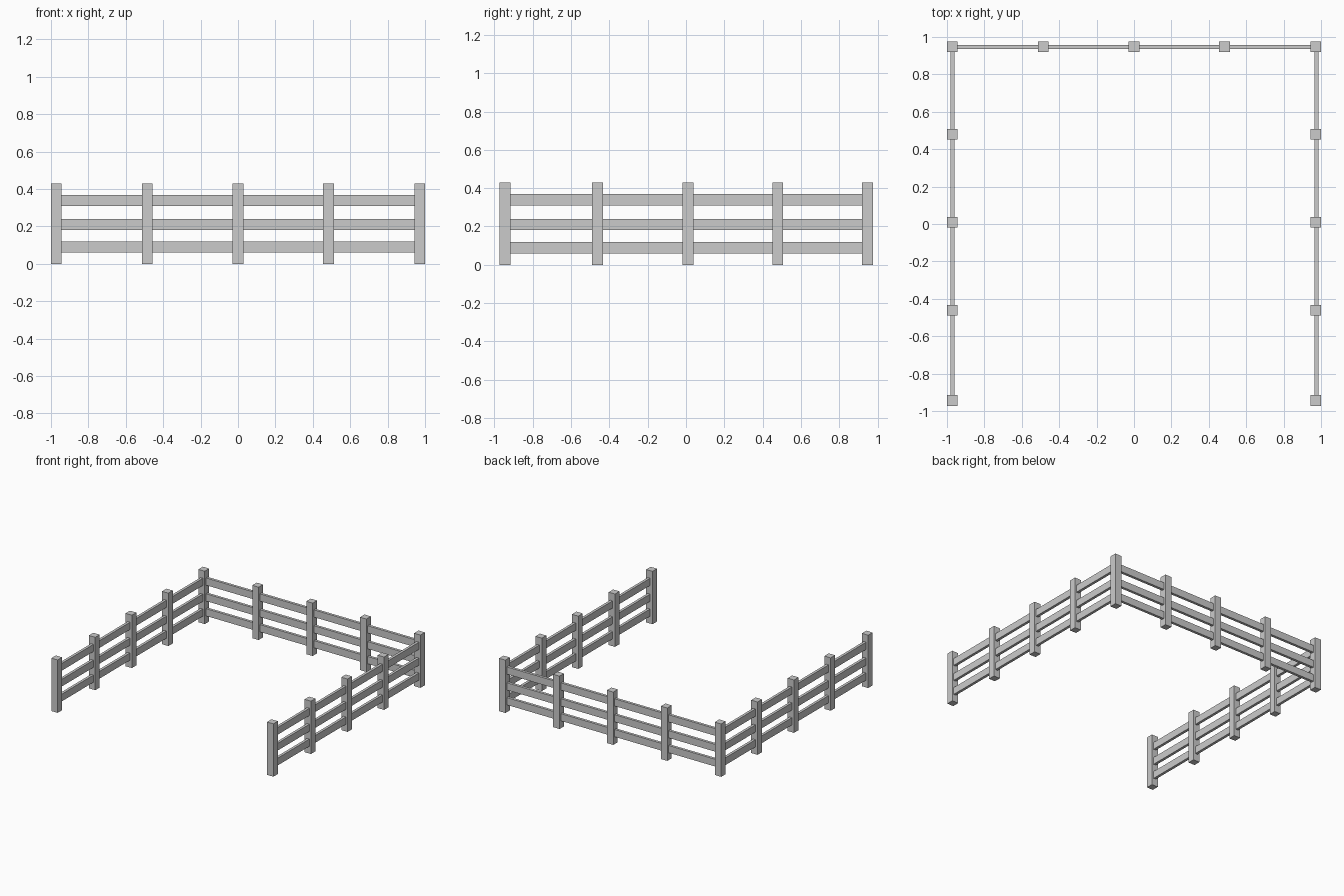
import bpy

if "Cube" in bpy.data.objects:
    bpy.data.objects.remove(bpy.data.objects["Cube"])

POST_W, POST_H = 0.057, 0.43
RAIL_T, RAIL_H = 0.022, 0.059
RAIL_Z = (0.089, 0.21, 0.339)
OVERLAP = 0.01  # how far each rail end is let into its post


def box(name, centre, size):
    bpy.ops.mesh.primitive_cube_add(size=1, location=centre)
    obj = bpy.context.object
    obj.name = name
    obj.scale = size
    bpy.ops.object.transform_apply(location=False, rotation=False, scale=True)
    return obj


def post(x, y):
    box("fence_post", (x, y, POST_H / 2), (POST_W, POST_W, POST_H))


def bay(a, b, axis, offset):
    """Three rails spanning from post position a to b along the given axis."""
    length = abs(b - a) - POST_W + 2 * OVERLAP
    mid = (a + b) / 2
    for z in RAIL_Z:
        if axis == "x":
            box("back_rail", (mid, offset, z), (length, RAIL_T, RAIL_H))
        else:
            box("side_rail", (offset, mid, z), (RAIL_T, length, RAIL_H))


BACK_X = (-0.971, -0.486, 0.0, 0.484, 0.971)
SIDE_Y = (-0.944, -0.461, 0.01, 0.479, 0.947)

# Back run, including both corner posts
for x in BACK_X:
    post(x, SIDE_Y[-1])
for a, b in zip(BACK_X, BACK_X[1:]):
    bay(a, b, "x", SIDE_Y[-1])

# Left and right runs, open at the front
for post_x, rail_x in ((-0.971, -0.97), (0.971, 0.975)):
    for y in SIDE_Y[:-1]:
        post(post_x, y)
    for a, b in zip(SIDE_Y, SIDE_Y[1:]):
        bay(a, b, "y", rail_x)
